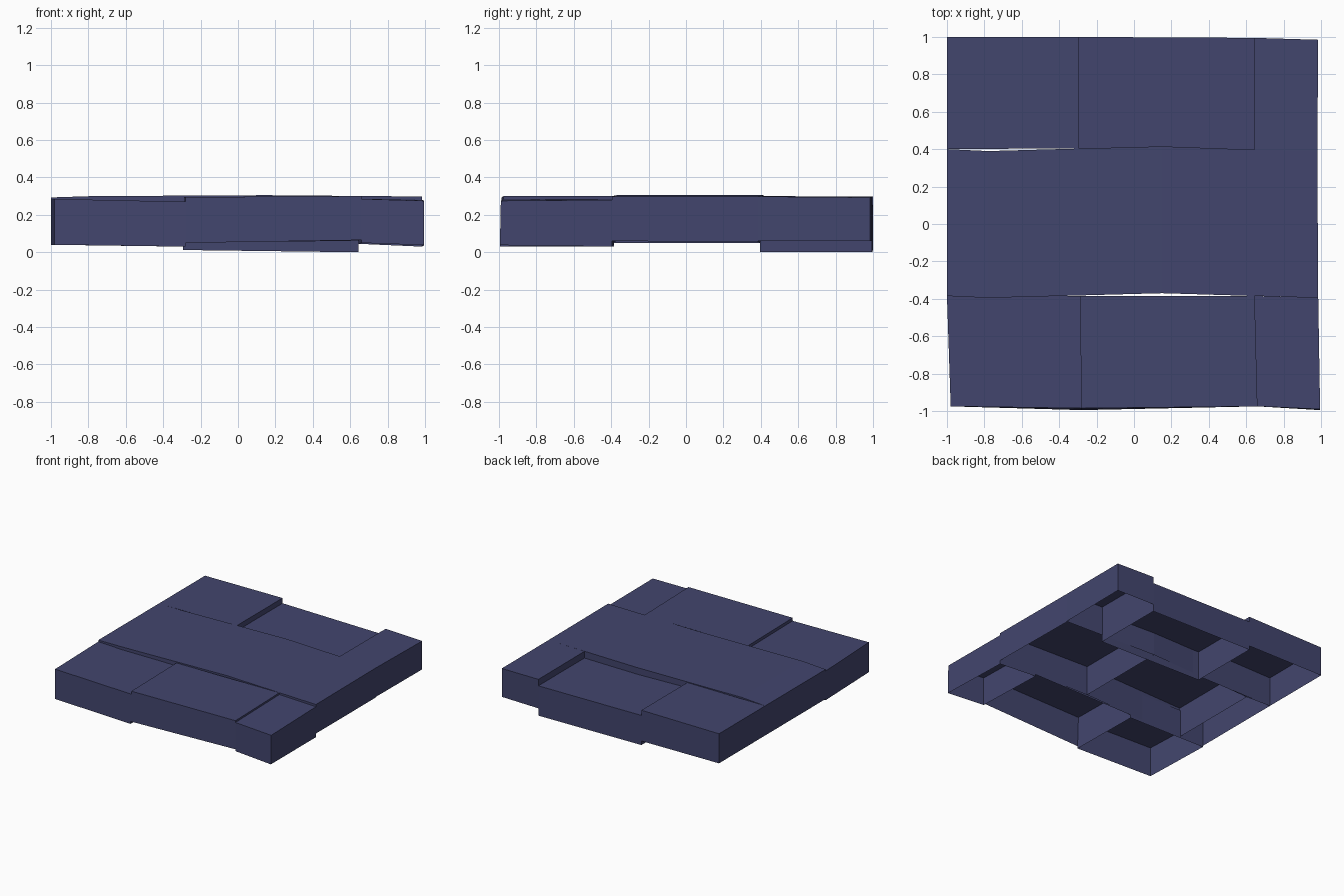
import bpy, bmesh

mat = bpy.data.materials.new("blue_stone")
mat.diffuse_color = (0.055, 0.06, 0.155, 1)


def brick(name, corners, tops, bottoms, lean=(0, 0)):
    """Open-bottomed block; corners run front-left, front-right, back-right, back-left."""
    bm = bmesh.new()
    up = [bm.verts.new((x, y, z)) for (x, y), z in zip(corners, tops)]
    down = []
    for i, ((x, y), z) in enumerate(zip(corners, bottoms)):
        dy = lean[i] if i < 2 else 0
        down.append(bm.verts.new((x, y + dy, z)))
    bm.faces.new(up)
    for i in range(4):
        j = (i + 1) % 4
        bm.faces.new((down[i], down[j], up[j], up[i]))
    me = bpy.data.meshes.new(name)
    bm.to_mesh(me)
    bm.free()
    me.materials.append(mat)
    ob = bpy.data.objects.new(name, me)
    bpy.context.collection.objects.link(ob)


# Front row
brick("front_left_brick", [(-.98, -.975), (-.28, -.985), (-.29, -.385), (-1, -.385)],
      (.285, .27, .27, .28), (.04, .03, .03, .04), (0, -.01))
brick("front_middle_brick", [(-.28, -.985), (.66, -.975), (.645, -.385), (-.29, -.385)],
      (.295, .30, .30, .295), (.05, .065, .06, .055), (-.01, 0))
brick("front_right_brick", [(.66, -.975), (.995, -.99), (.985, -.395), (.645, -.385)],
      (.285, .275, .28, .285), (.05, .038, .03, .045), (0, -.005))

# Middle row, joints staggered
brick("middle_left_brick", [(-1, -.385), (-.78, -.395), (-.78, .39), (-1, .40)],
      (.293, .30, .30, .293), (.05, .05, .05, .05))
brick("middle_centre_brick", [(-.78, -.395), (.15, -.37), (.15, .415), (-.78, .39)],
      (.30, .305, .305, .30), (.05, .06, .06, .05))
brick("middle_right_brick", [(.15, -.37), (.985, -.395), (.98, .385), (.15, .415)],
      (.305, .298, .298, .305), (.06, .06, .055, .06))

# Back row, centre brick sunken
brick("back_left_brick", [(-1, .40), (-.295, .405), (-.295, 1), (-1, 1)],
      (.293, .298, .298, .293), (.05, .045, .045, .05))
brick("back_middle_brick", [(-.295, .405), (.645, .395), (.645, .995), (-.295, 1)],
      (.255, .245, .245, .255), (.012, 0, 0, .012))
brick("back_right_brick", [(.645, .395), (.98, .385), (.985, .985), (.645, .995)],
      (.30, .298, .293, .298), (.06, .06, .06, .06))
